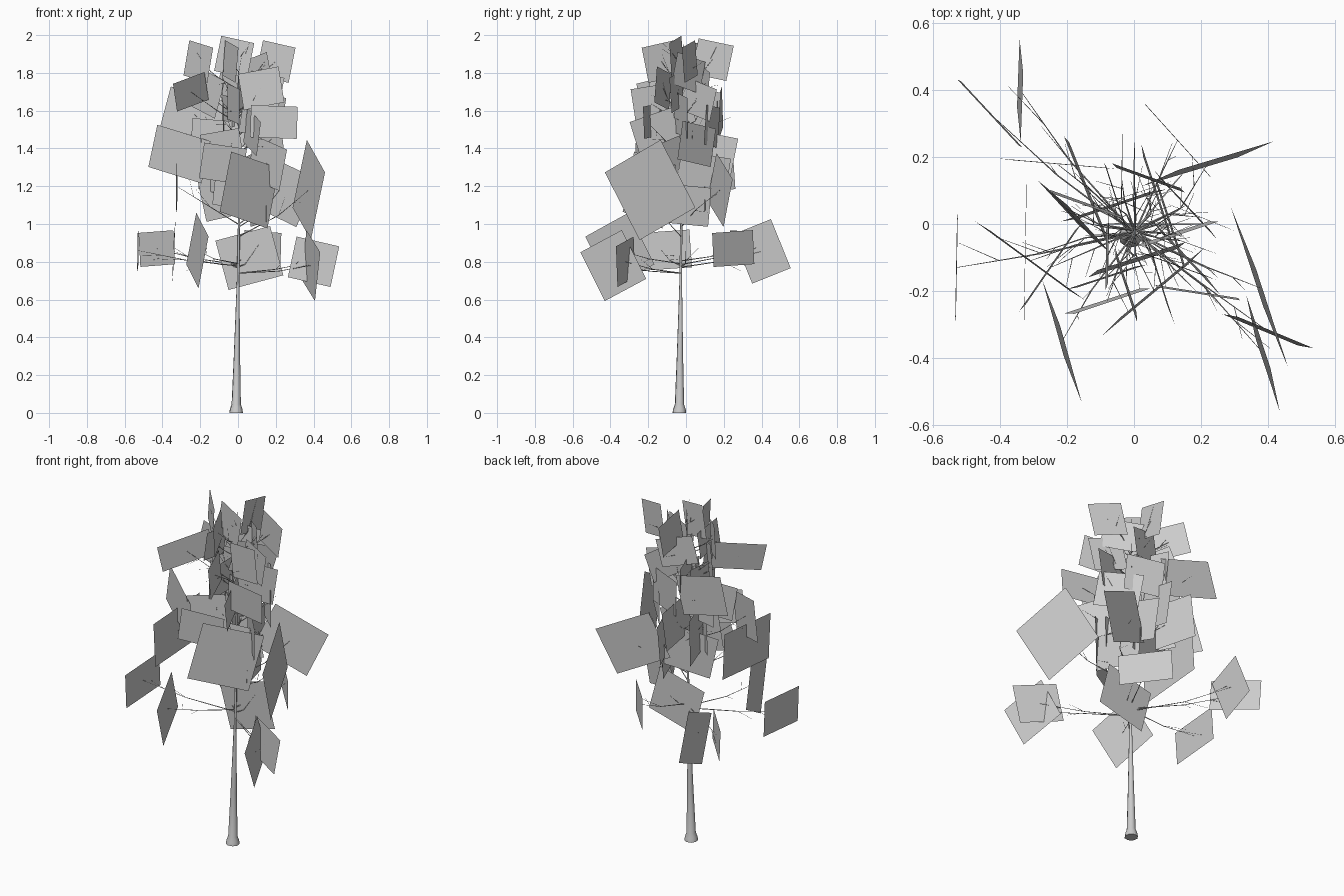
import bpy, bmesh, math, random
from mathutils import Matrix, Vector

if "Cube" in bpy.data.objects:
    bpy.data.objects.remove(bpy.data.objects["Cube"])

random.seed(4)
TRUNK_X, TRUNK_Y = -0.01, -0.035


def add_curve(name, paths, sides_res):
    """Tapered tubes: each path is a list of (point, radius)."""
    cu = bpy.data.curves.new(name, 'CURVE')
    cu.dimensions = '3D'
    cu.bevel_depth = 1.0
    cu.bevel_resolution = sides_res
    cu.use_fill_caps = True
    for path in paths:
        sp = cu.splines.new('POLY')
        sp.points.add(len(path) - 1)
        for p, (co, r) in zip(sp.points, path):
            p.co = (*co, 1)
            p.radius = r
    ob = bpy.data.objects.new(name, cu)
    bpy.context.collection.objects.link(ob)
    return ob


# main foliage cards: x, y, z, yaw, roll, width, height
cards = [
    (.375, -.19, 1.18, -71, -29, .355, .41),
    (.385, -.385, .78, -73, -27, .26, .29),
    (-.215, -.35, .86, -73, -28, .27, .31),
    (.40, -.32, .80, -22, -12, .25, .22),
    (-.43, .33, .87, -47, 3, .27, .18),
    (.13, .25, .87, -48, -3, .29, .18),
    (-.34, .40, .855, 89, 22, .22, .28),
    (-.53, -.13, .86, 89, 4, .31, .20),
    (-.325, -.10, 1.20, 89, 4, .42, .26),
    (-.23, .18, 1.58, -5, -15, .32, .22),
    (-.31, -.11, 1.37, -36, -14, .36, .23),
    (.22, .18, 1.18, 18, -25, .33, .28),
    (.19, -.205, 1.54, -9, -2, .25, .17),
    (.06, -.20, 1.18, 40, -15, .34, .33),
    (-.08, -.23, 1.32, 18, -8, .24, .19),
    (.06, 0, .82, 0, 15, .30, .27),
    (-.14, .10, 1.30, -68, -5, .33, .26),
    (-.25, -.13, 1.70, 55, 12, .30, .15),
]

# crown top, all one size: x, y, z, yaw
for x, y, z, yaw in [(-.02, -.05, 1.884, -20), (-.04, -.13, 1.86, -68),
                     (-.21, .05, 1.86, -47), (.20, .02, 1.86, -22),
                     (0, .14, 1.87, 89), (.14, -.05, 1.70, -20)]:
    cards.append((x, y, z, yaw, -12, .19, .19))

# smaller cards spiralling up the inner crown
COUNT = 22
for i in range(COUNT):
    t = i / (COUNT - 1)
    a = i * 2.4
    r = random.uniform(.08, .20)
    s = .25 - .06 * t
    cards.append((r * math.cos(a), r * math.sin(a), 1.1 + .7 * t ** .8,
                  random.choice((-72, 89, -47, -20, 18, 50)),
                  random.uniform(-20, 15),
                  s * random.uniform(.95, 1.2), s * random.uniform(.8, 1.05)))

# foliage mesh
bm = bmesh.new()
for x, y, z, yaw, roll, w, h in cards:
    m = (Matrix.Translation((x, y, z))
         @ Matrix.Rotation(math.radians(yaw), 4, 'Z')
         @ Matrix.Rotation(math.radians(random.uniform(-3, 3)), 4, 'X')
         @ Matrix.Rotation(math.radians(-roll), 4, 'Y'))
    bm.faces.new([bm.verts.new(m @ Vector((sx * w / 2, 0, sz * h / 2)))
                  for sx, sz in ((-1, -1), (1, -1), (1, 1), (-1, 1))])
mesh = bpy.data.meshes.new("leaf_cards")
bm.to_mesh(mesh)
bm.free()
bpy.context.collection.objects.link(bpy.data.objects.new("leaf_cards", mesh))

# trunk with flared foot
profile = [(0, .037), (.02, .034), (.045, .025), (.3, .017), (.7, .007),
           (1.0, .006), (1.4, .005), (1.75, .003), (1.95, .001)]
add_curve("trunk", [[((TRUNK_X + .015 * min(z, 1), TRUNK_Y + .01 * z, z), r)
                     for z, r in profile]], 2)

# branches from trunk to each card, with short twigs
branches, twigs = [], []
for x, y, z, *_ in cards:
    tip = Vector((x, y, z))
    reach = math.hypot(x - TRUNK_X, y - TRUNK_Y)
    z0 = max(.74, z - .04 - (.08 if z < 1 else .5) * reach)
    root = Vector((TRUNK_X + .012, TRUNK_Y + .01 * z0, z0))
    mid = root.lerp(tip, .5) + Vector((random.uniform(-.03, .03),
                                       random.uniform(-.03, .03), -.01))
    branches.append([(root, .003), (mid, .002), (tip, .0007)])
    for base in (mid, mid.lerp(tip, .5)):
        d = (tip - root).normalized() * .08
        end = base + d + Vector([random.uniform(-.07, .07) for _ in range(3)])
        end.z = min(end.z, 1.96)
        twigs.append([(base, .0012), (end, .0005)])
add_curve("branches", branches, 0)
add_curve("twigs", twigs, 0)
